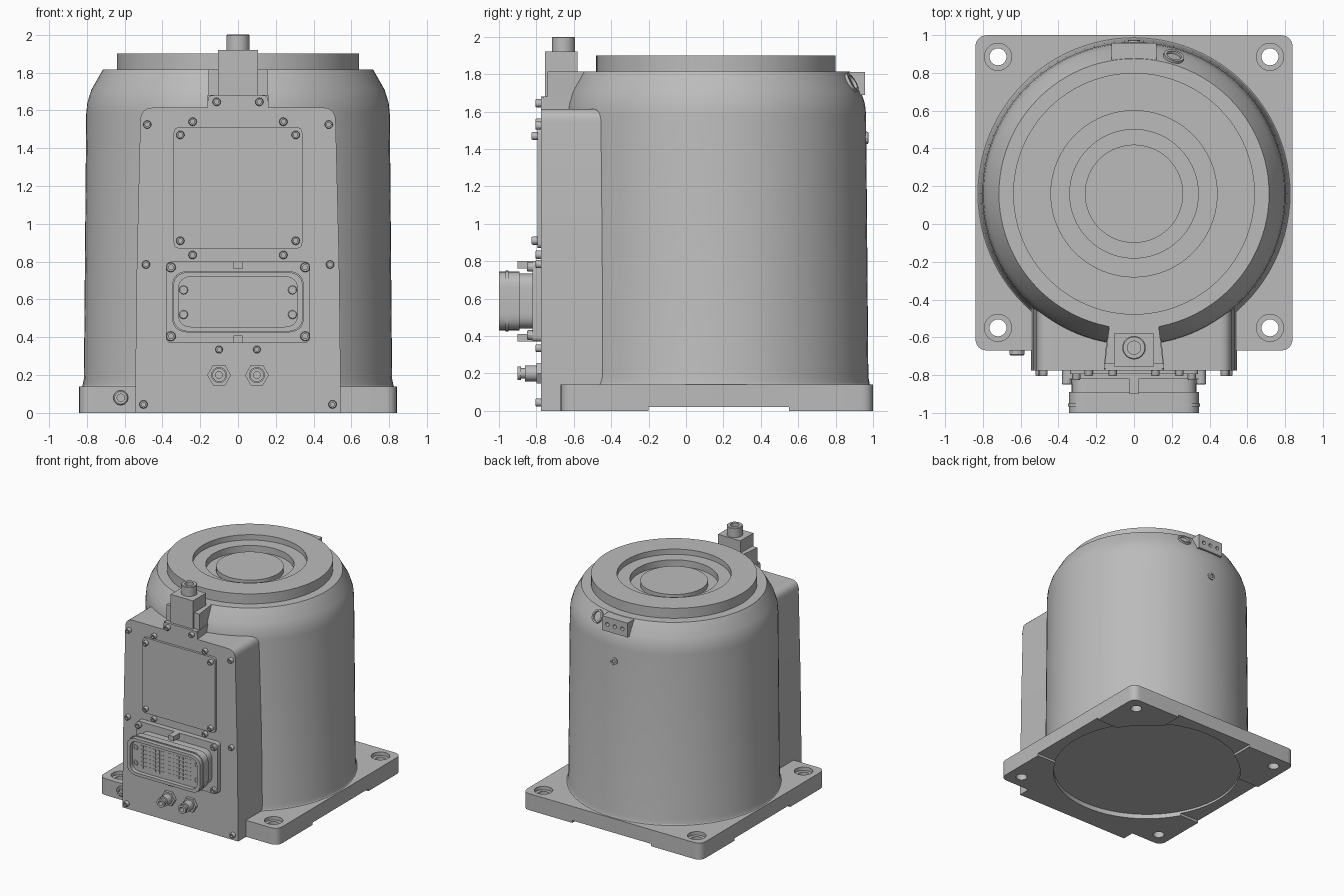
import bpy, bmesh, math
from mathutils import Vector, Matrix

if "Cube" in bpy.data.objects:
    bpy.data.objects.remove(bpy.data.objects["Cube"], do_unlink=True)

grey = bpy.data.materials.new("cast_grey")
grey.use_nodes = True
grey.diffuse_color = (0.5, 0.5, 0.5, 1)
grey.node_tree.nodes["Principled BSDF"].inputs["Base Color"].default_value = (0.5, 0.5, 0.5, 1)

FRONT = (0, -1, 0)
PANEL = -0.775
AXIS_Y = 0.16


def shade(bm):
    """Smooth faces, sharp edges at hard angles."""
    bmesh.ops.recalc_face_normals(bm, faces=bm.faces)
    for f in bm.faces:
        f.smooth = True
    for e in bm.edges:
        e.smooth = len(e.link_faces) == 2 and e.calc_face_angle() < 0.5


def finish(name, bm):
    shade(bm)
    mesh = bpy.data.meshes.new(name)
    bm.to_mesh(mesh)
    bm.free()
    mesh.materials.append(grey)
    ob = bpy.data.objects.new(name, mesh)
    bpy.context.collection.objects.link(ob)
    return ob


def lathe(name, profile, at, axis=(0, 0, 1), segs=24):
    """Revolve (radius, height) points; ends are capped."""
    bm = bmesh.new()
    rings = []
    for r, h in profile:
        rings.append([bm.verts.new((r * math.cos(a), r * math.sin(a), h))
                      for a in (2 * math.pi * i / segs for i in range(segs))])
    for lo, hi in zip(rings, rings[1:]):
        for i in range(segs):
            j = (i + 1) % segs
            bm.faces.new((lo[i], lo[j], hi[j], hi[i]))
    bm.faces.new(rings[0][::-1])
    bm.faces.new(rings[-1])
    turn = Vector(axis).to_track_quat('Z', 'Y').to_matrix().to_4x4()
    bm.transform(Matrix.Translation(at) @ turn)
    return finish(name, bm)


def rounded(points, radius, steps=6):
    out = []
    for i, p in enumerate(points):
        p = Vector(p)
        a = p + (Vector(points[i - 1]) - p).normalized() * radius
        b = p + (Vector(points[(i + 1) % len(points)]) - p).normalized() * radius
        for k in range(steps + 1):
            t = k / steps
            out.append(a * (1 - t) ** 2 + p * 2 * t * (1 - t) + b * t * t)
    return out


def prism(name, outline, lo, hi, axis='Y', radius=0):
    """Extrude an outline in xz along y, or in xy along z."""
    pts = rounded(outline, radius) if radius else outline
    place = (lambda p, d: (p[0], d, p[1])) if axis == 'Y' else (lambda p, d: (p[0], p[1], d))
    bm = bmesh.new()
    ends = [[bm.verts.new(place(p, d)) for p in pts] for d in (lo, hi)]
    for e in ends:
        bm.faces.new(e)
    for i in range(len(pts)):
        j = (i + 1) % len(pts)
        bm.faces.new((ends[0][i], ends[0][j], ends[1][j], ends[1][i]))
    return finish(name, bm)


def rect(x0, x1, v0, v1):
    return [(x0, v0), (x1, v0), (x1, v1), (x0, v1)]


def cut(ob, cutters):
    """Subtract the cutters and bake the result."""
    for c in cutters:
        c.hide_render = True
        m = ob.modifiers.new("cut", 'BOOLEAN')
        m.operation, m.object, m.solver = 'DIFFERENCE', c, 'EXACT'
    bpy.context.view_layer.update()
    ob_eval = ob.evaluated_get(bpy.context.evaluated_depsgraph_get())
    mesh = bpy.data.meshes.new_from_object(ob_eval)
    ob.modifiers.clear()
    ob.data = mesh
    bm = bmesh.new()
    bm.from_mesh(mesh)
    shade(bm)
    bm.to_mesh(mesh)
    bm.free()
    for c in cutters:
        bpy.data.objects.remove(c, do_unlink=True)


def screw(name, at, axis=FRONT, r=0.022, h=0.03):
    lathe(name, [(r, -0.01), (r, h * 0.8), (r * 0.85, h), (r * 0.5, h),
                 (r * 0.5, h * 0.4)], at, axis, 12)


def floor_disc():
    return lathe("floor_cutter", [(0.75, -0.1), (0.75, 0.04)], (0, AXIS_Y, 0), segs=72)


# Base plate with counterbored corner holes and relieved underside
base = prism("base_plate", rect(-0.84, 0.84, -0.67, 1.0), 0, 0.14, 'Z', 0.07)
holes = [lathe("hole_cutter", [(0.045, -0.1), (0.045, 0.11), (0.072, 0.11), (0.072, 0.2)],
               (x, y, 0)) for x in (-0.72, 0.72) for y in (-0.55, 0.885)]
cut(base, holes + [floor_disc(),
                   prism("side_relief", rect(-1, 1, -0.2, 0.55), -0.1, 0.02, 'Z'),
                   prism("back_relief", rect(-0.37, 0.37, 0.1, 1.2), -0.1, 0.02, 'Z')])
screw("ground_screw", (-0.62, -0.67, 0.08), r=0.04, h=0.025)

# Round housing with shoulder, raised ring and stepped recess
lathe("housing", [(0.8, 0.04), (0.835, 0.13), (0.822, 0.145), (0.815, 0.18), (0.803, 1.58),
                  (0.797, 1.64), (0.775, 1.71), (0.715, 1.815), (0.64, 1.815), (0.64, 1.9),
                  (0.44, 1.9), (0.44, 1.855), (0.34, 1.855), (0.34, 1.8), (0.26, 1.8),
                  (0.26, 1.84)], (0, AXIS_Y, 0), segs=96)

# Front electrical box and its panel
box_shape = [(-0.545, 0), (0.545, 0), (0.535, 0.8), (0.515, 1.615), (-0.515, 1.615), (-0.535, 0.8)]
box = prism("connection_box", rounded(box_shape, 0.07)[14:35] + box_shape[-1:] + box_shape[:2],
            -0.76, -0.1)
cut(box, [floor_disc()])
prism("front_panel", rounded(box_shape, 0.07)[14:35] + box_shape[-1:] + box_shape[:2], PANEL, -0.758)
prism("panel_tab", rect(-0.16, 0.16, 1.55, 1.68), PANEL, -0.758, radius=0.03)
for x, z in [(0.48, 1.525), (0.24, 1.54), (0.24, 0.835), (0.487, 0.785), (0.5, 0.045),
             (0.113, 1.645)]:
    for s in (-1, 1):
        screw("panel_screw", (s * x, PANEL, z))
prism("access_cover", rect(-0.34, 0.34, 0.87, 1.51), -0.795, PANEL, radius=0.03)
for x in (-0.305, 0.305):
    for z in (0.91, 1.47):
        screw("cover_screw", (x, -0.795, z))

# Arm, block and bolt on top of the box
prism("top_arm", [(-0.16, -0.765), (0.16, -0.765), (0.13, -0.45), (-0.13, -0.45)], 1.6, 1.68, 'Z')
prism("arm_riser", [(-0.155, -0.74), (0.155, -0.74), (0.12, -0.45), (-0.12, -0.45)],
      1.67, 1.815, 'Z')
prism("bolt_block", rect(-0.105, 0.105, -0.755, -0.58), 1.67, 1.92, 'Z')
lathe("top_bolt", [(0.062, 0), (0.062, 0.075), (0.057, 0.08), (0.035, 0.08), (0.035, 0.03)],
      (0, -0.655, 1.92))

# Large rectangular connector
prism("connector_flange", rect(-0.38, 0.38, 0.37, 0.8), -0.82, PANEL, radius=0.03)
prism("connector_neck", rect(-0.33, 0.33, 0.44, 0.735), -0.9, -0.81, radius=0.08)
shell = prism("connector_shell", rect(-0.345, 0.345, 0.43, 0.745), -1.0, -0.89, radius=0.09)
cut(shell, [prism("shell_cutter", rect(-0.315, 0.315, 0.455, 0.72), -1.1, -0.91, radius=0.07)])
prism("shell_bead", rect(-0.35, 0.35, 0.425, 0.75), -0.965, -0.95, radius=0.09)
for z in (0.39, 0.78):
    prism("connector_lug", rect(-0.025, 0.025, z - 0.02, z + 0.02), -0.9, -0.81)
for x in (-0.355, 0.355):
    for z in (0.405, 0.77):
        screw("flange_screw", (x, -0.82, z), r=0.026)
for s in (-1, 1):
    prism("pin_insert", rect(s * 0.13 - 0.125, s * 0.13 + 0.125, 0.48, 0.695), -0.955, -0.9, radius=0.02)
    prism("insert_end", rect(s * 0.29 - 0.02, s * 0.29 + 0.02, 0.5, 0.67), -0.94, -0.9, radius=0.015)
    for z in (0.52, 0.65):
        screw("insert_screw", (s * 0.288, -0.94, z), r=0.024)
    for i in range(6):
        for j in range(6):
            x, z = s * 0.13 + (i - 2.5) * 0.039, 0.588 + (j - 2.5) * 0.034
            prism("contact", rect(x - 0.013, x + 0.013, z - 0.011, z + 0.011), -0.968, -0.95)

# Hose fittings under the connector
for x in (-0.1, 0.1):
    lathe("fitting_nut", [(0.063, -0.01), (0.063, 0.025)], (x, PANEL, 0.2), FRONT, 6)
    lathe("fitting", [(0.042, 0), (0.042, 0.085), (0.028, 0.085), (0.028, 0.108), (0.036, 0.108),
                      (0.036, 0.125), (0.018, 0.125), (0.018, 0.06)], (x, PANEL, 0.2), FRONT)
    screw("small_screw", (x, PANEL, 0.335), r=0.02)

# Rear block with three holes, rear port and plug
rear = prism("rear_block", rect(-0.12, 0.12, 1.69, 1.812), 0.78, 0.957)
cut(rear, [lathe("pin_cutter", [(0.016, -0.04), (0.016, 0.1)], (x, 0.957, 1.75), (0, 1, 0), 16)
           for x in (-0.07, 0, 0.07)])
lathe("rear_port", [(0.055, -0.06), (0.055, 0.01), (0.04, 0.01), (0.04, -0.03), (0.02, -0.03),
                    (0.02, -0.01)], (0.21, 0.885, 1.755), (0.25, 0.83, 0.5))
screw("rear_plug", (0, 0.96, 1.46), (0, 1, 0), r=0.032, h=0.015)
